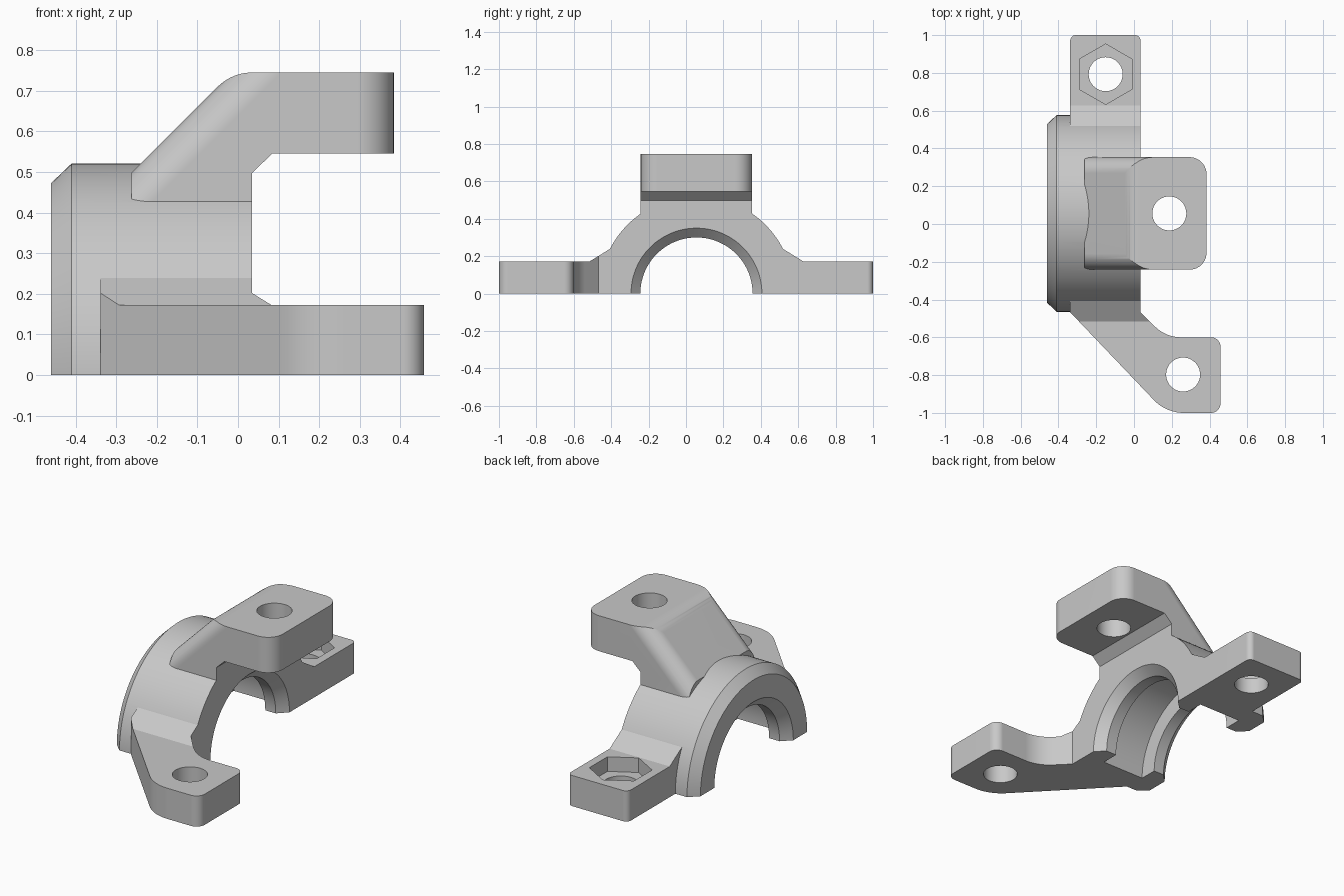
import bpy, bmesh, math
from mathutils import Matrix, Vector

cube = bpy.data.objects.get("Cube")
if cube:
    bpy.data.objects.remove(cube, do_unlink=True)

metal = bpy.data.materials.new("plain grey")
metal.use_nodes = True
grey = (0.58, 0.58, 0.58, 1)
metal.diffuse_color = grey
metal.node_tree.nodes["Principled BSDF"].inputs["Base Color"].default_value = grey

CY = 0.056            # bore axis, y
X0, X1 = -0.46, 0.035  # ends of the saddle
HALF = 0.298          # half width of the arm


def finish(name, bm):
    bmesh.ops.recalc_face_normals(bm, faces=bm.faces)
    mesh = bpy.data.meshes.new(name)
    bm.to_mesh(mesh)
    bm.free()
    mesh.materials.append(metal)
    ob = bpy.data.objects.new(name, mesh)
    bpy.context.collection.objects.link(ob)
    return ob


def rounded(corners, steps=10):
    """Polygon from (a, b, radius) corners with filleted corners."""
    out = []
    for i, (a, b, r) in enumerate(corners):
        p = Vector((a, b))
        if r == 0:
            out.append(p)
            continue
        u = (Vector(corners[i - 1][:2]) - p).normalized()
        v = (Vector(corners[(i + 1) % len(corners)][:2]) - p).normalized()
        half = math.acos(u.dot(v)) / 2
        centre = p + (u + v).normalized() * (r / math.sin(half))
        arm = p + u * (r / math.tan(half)) - centre
        sweep = math.copysign(math.pi - 2 * half, v.x * u.y - v.y * u.x)
        for k in range(steps + 1):
            t = sweep * k / steps
            c, s = math.cos(t), math.sin(t)
            out.append(centre + Matrix(((c, -s), (s, c))) @ arm)
    return out


def prism(name, outline, place, lo, hi):
    """Extrude an outline; place maps (a, b, depth) to x, y, z."""
    bm = bmesh.new()
    rings = [[bm.verts.new(place(p[0], p[1], d)) for p in outline] for d in (lo, hi)]
    for ring in rings:
        bm.faces.new(ring)
    n = len(outline)
    for i in range(n):
        j = (i + 1) % n
        bm.faces.new((rings[0][i], rings[0][j], rings[1][j], rings[1][i]))
    return finish(name, bm)


def lathe(name, profile, steps=96):
    """Revolve (x, radius) points about the bore axis."""
    bm = bmesh.new()
    rings = []
    for x, r in profile:
        ring = []
        for k in range(steps):
            t = math.tau * (k + 0.5) / steps
            ring.append(bm.verts.new((x, CY + r * math.cos(t), r * math.sin(t))))
        rings.append(ring)
    bm.faces.new(rings[0])
    bm.faces.new(rings[-1])
    for a, b in zip(rings, rings[1:]):
        for k in range(steps):
            j = (k + 1) % steps
            bm.faces.new((a[k], a[j], b[j], b[k]))
    return finish(name, bm)


def regular(x, y, r, sides, turn=0):
    return [(x + r * math.cos(turn + math.tau * k / sides),
             y + r * math.sin(turn + math.tau * k / sides)) for k in range(sides)]


def combine(ob, tool, operation):
    mod = ob.modifiers.new(operation, "BOOLEAN")
    mod.operation, mod.solver, mod.object = operation, "EXACT", tool
    bpy.context.view_layer.objects.active = ob
    bpy.ops.object.modifier_apply(modifier=mod.name)
    bpy.data.objects.remove(tool, do_unlink=True)


def plan(a, b, d):
    return (a, b, d)


def side(a, b, d):
    return (a, d, b)


def end_on(a, b, d):
    return (d, a, b)


# Saddle: a chamfered cylinder, halved further down
bracket = lathe("clamp_bracket", [(X0, 0.473), (X0 + 0.05, 0.521), (X1, 0.521)])

# Mounting feet: one outline holding the straight and the cranked tab
feet = prism("mounting_feet", rounded([
    (-0.338, 1, 0.03), (X1, 1, 0.03), (X1, -0.467, 0),
    (0.168, -0.6, 0.2), (0.458, -0.6, 0.05), (0.458, -1, 0.05),
    (0.17, -1, 0.22), (-0.338, -0.467, 0)]), plan, -0.05, 0.3)
shoulders = prism("shoulder_shape", [
    (-1.1, -0.1), (-1.1, 0.172), (-0.515, 0.172), (-0.405, 0.24),
    (0.517, 0.24), (0.627, 0.172), (1.1, 0.172), (1.1, -0.1)], end_on, -1, 1)
combine(feet, shoulders, "INTERSECT")

# Raised arm: side profile, rounded along the slope and at the free end
arm = prism("raised_arm", rounded([
    (-0.262, 0.41, 0), (-0.262, 0.498, 0), (-0.015, 0.745, 0.12),
    (0.384, 0.745, 0), (0.384, 0.546, 0), (0.085, 0.546, 0),
    (X1, 0.498, 0), (X1, 0.41, 0)]), side, CY - HALF, CY + HALF)
slope = prism("slope_rounding", rounded([
    (CY - HALF, 0, 0.085), (CY + HALF, 0, 0.085),
    (CY + HALF, -1, 0), (CY - HALF, -1, 0)]),
    lambda y, h, d: (d - h * 0.7071, y, d + 0.76 + h * 0.7071), -1.5, 1.5)
combine(arm, slope, "INTERSECT")
tip = prism("tip_rounding", rounded([
    (-0.6, CY - HALF, 0), (0.384, CY - HALF, 0.09),
    (0.384, CY + HALF, 0.09), (-0.6, CY + HALF, 0)]), plan, 0.1, 1)
combine(arm, tip, "INTERSECT")

combine(bracket, feet, "UNION")
combine(bracket, arm, "UNION")

# Bore: chamfered lips at both ends with a wider groove between
bore = lathe("bore_cutter", [
    (X0 - 0.05, 0.4), (X0 + 0.05, 0.3), (-0.345, 0.3), (-0.345, 0.4),
    (-0.08, 0.4), (-0.08, 0.3), (X1 - 0.05, 0.3), (X1 + 0.05, 0.4)])
combine(bracket, bore, "DIFFERENCE")

# Flat parting face underneath
base = prism("base_cutter", [(-2, -2), (2, -2), (2, 2), (-2, 2)], plan, -2, 0)
combine(bracket, base, "DIFFERENCE")

# Bolt holes and the hexagonal nut pocket
for x, y in ((-0.15, 0.793), (0.26, -0.797), (0.187, CY)):
    hole = prism("hole_cutter", regular(x, y, 0.09, 40), plan, -0.1, 1)
    combine(bracket, hole, "DIFFERENCE")
pocket = prism("nut_cutter", regular(-0.15, 0.793, 0.16, 6, math.pi / 2), plan, 0.09, 0.3)
combine(bracket, pocket, "DIFFERENCE")

# Smooth curves, crisp edges
for ob in bpy.context.selected_objects:
    ob.select_set(False)
bracket.select_set(True)
bpy.context.view_layer.objects.active = bracket
bpy.ops.object.shade_smooth_by_angle(angle=math.radians(25))
weighted = bracket.modifiers.new("weighted_normals", "WEIGHTED_NORMAL")
weighted.keep_sharp = True
